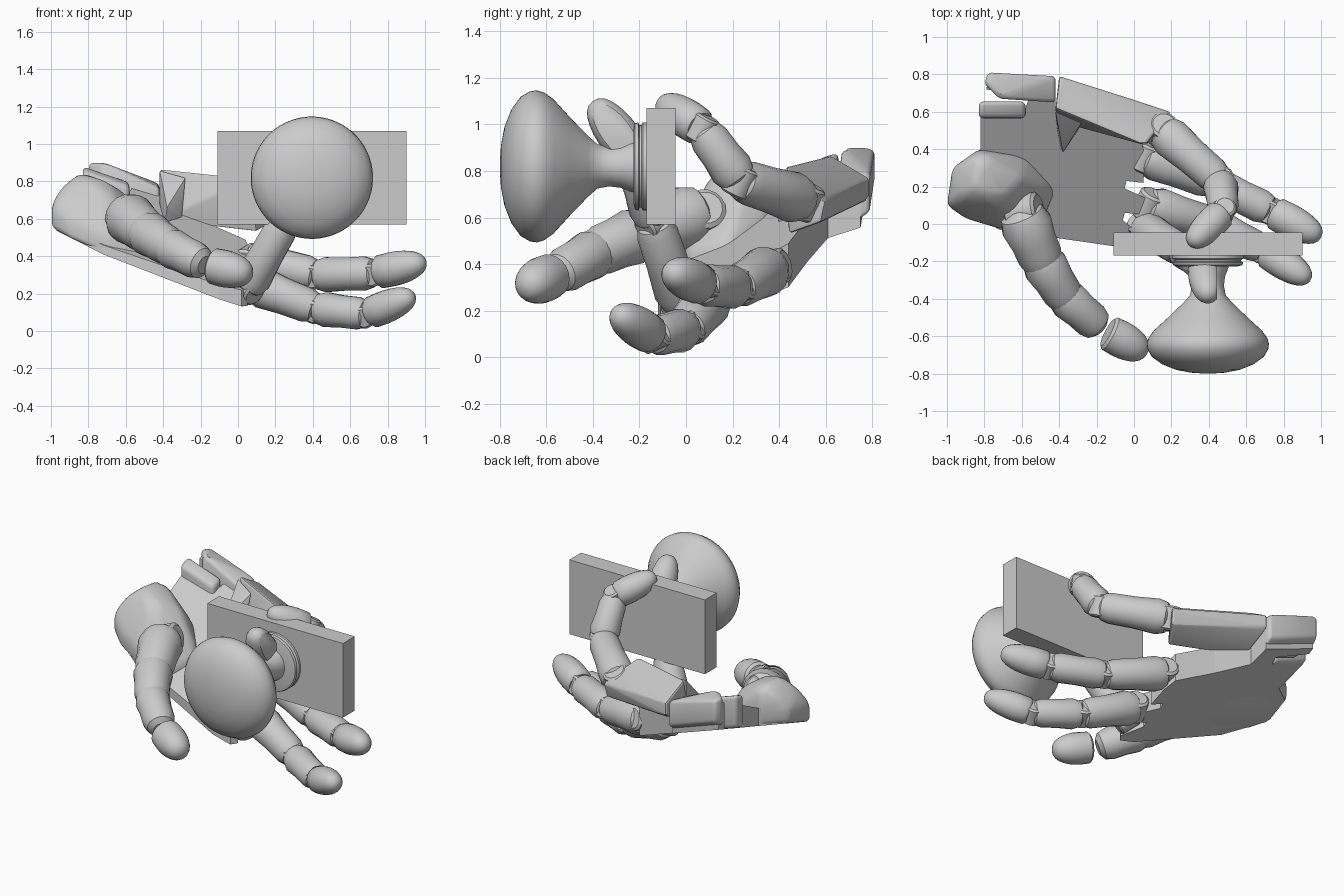
import bpy, bmesh, math
from mathutils import Vector

if "Cube" in bpy.data.objects:
    bpy.data.objects.remove(bpy.data.objects["Cube"], do_unlink=True)

gray = bpy.data.materials.new("light_gray")
gray.use_nodes = True
gray.diffuse_color = (0.6, 0.6, 0.6, 1)
gray.node_tree.nodes["Principled BSDF"].inputs["Base Color"].default_value = (0.6, 0.6, 0.6, 1)


def finish(name, bm, angle=35):
    bmesh.ops.recalc_face_normals(bm, faces=bm.faces)
    mesh = bpy.data.meshes.new(name)
    bm.to_mesh(mesh)
    bm.free()
    obj = bpy.data.objects.new(name, mesh)
    bpy.context.collection.objects.link(obj)
    mesh.materials.append(gray)
    if angle:
        bpy.ops.object.select_all(action='DESELECT')
        obj.select_set(True)
        bpy.context.view_layer.objects.active = obj
        bpy.ops.object.shade_smooth_by_angle(angle=math.radians(angle))
    return obj


def lathe(name, start, axis, profile, sides, angle=35, cut=None):
    """Revolve (distance, radius) pairs about an axis; cut slices one side flat."""
    bm = bmesh.new()
    axis = Vector(axis).normalized()
    side = axis.cross(Vector((0, 0, 1)))
    side = side.normalized() if side.length > 0.01 else Vector((1, 0, 0))
    up = side.cross(axis)
    rings = []
    for d, r in profile:
        center = Vector(start) + axis * d
        rings.append([bm.verts.new(center + r * (side * math.cos(t) + up * math.sin(t)))
                      for t in (2 * math.pi * (i + 0.5) / sides for i in range(sides))])
    for a, b in zip(rings, rings[1:]):
        for i in range(sides):
            j = (i + 1) % sides
            bm.faces.new((a[i], a[j], b[j], b[i]))
    bm.faces.new(rings[0])
    bm.faces.new(rings[-1])
    if cut:
        point, normal = cut
        res = bmesh.ops.bisect_plane(bm, geom=bm.verts[:] + bm.edges[:] + bm.faces[:],
                                     plane_co=point, plane_no=normal, clear_outer=True)
        edges = [e for e in res["geom_cut"] if isinstance(e, bmesh.types.BMEdge)]
        bmesh.ops.holes_fill(bm, edges=edges)
    return finish(name, bm, angle)


def phalanx(name, a, b, ra, rb):
    a, b = Vector(a), Vector(b)
    n = (b - a).length
    shape = [(-.45 * ra, .5 * ra), (-.2 * ra, .85 * ra), (.3 * ra, ra), (n * .5, (ra + rb) * .48),
             (n - .3 * rb, rb), (n + .2 * rb, .85 * rb), (n + .45 * rb, .5 * rb)]
    return lathe(name, a, b - a, shape, 16, 30)


def fingertip(name, a, b, r, cut=None):
    a, b = Vector(a), Vector(b)
    n = (b - a).length
    shape = [(0, .8 * r), (.06 * n, .97 * r), (.3 * n, r)]
    for i in range(1, 8):
        t = i * math.pi / 2 / 7.1
        shape.append((n * (.3 + .7 * math.sin(t)), r * math.cos(t) ** .8))
    if cut:
        cut = ((a + b) / 2 + Vector(cut).normalized() * r * .65, Vector(cut).normalized())
    return lathe(name, a, b - a, shape, 20, 40, cut)


def joint(name, p, r, axis):
    axis = Vector(axis).normalized()
    return lathe(name, Vector(p) - axis * r, axis,
                 [(0, .8 * r), (.15 * r, r), (1.85 * r, r), (2 * r, .8 * r)], 16)


def hull(name, points, width, angle=30, segments=2):
    bm = bmesh.new()
    for p in points:
        bm.verts.new(p)
    bmesh.ops.convex_hull(bm, input=bm.verts)
    bmesh.ops.dissolve_limit(bm, angle_limit=math.radians(4), verts=bm.verts, edges=bm.edges)
    bmesh.ops.bevel(bm, geom=bm.edges[:], offset=width, segments=segments, affect='EDGES',
                    profile=0.5, clamp_overlap=True)
    return finish(name, bm, angle)


def on_palm(x, y, h=0.0):
    """Point at height h over the tilted underside of the palm."""
    return Vector((x, y, .174 - .341 * x + .32 * y + h))


# Door plate
bm = bmesh.new()
bmesh.ops.create_cube(bm, size=1)
for v in bm.verts:
    v.co = Vector((.395 + v.co.x * 1.01, -.107 + v.co.y * .125, .82 + v.co.z * .5))
finish("backing_plate", bm, 0)

# Knob with stepped collar
lathe("knob_collar", (.395, -.16, .82), (0, -1, 0),
      [(0, .19), (.025, .19), (.032, .178), (.04, .178), (.045, .19), (.06, .185), (.066, .16)], 48)
lathe("knob", (.395, -.2, .82), (0, -1, 0),
      [(0, .115), (.04, .108), (.08, .092), (.13, .086), (.18, .095), (.22, .13), (.3, .213),
       (.37, .29), (.41, .318), (.44, .327), (.47, .323), (.51, .3), (.55, .245), (.58, .17),
       (.595, .09), (.6, .015)], 64, 50)

# Palm wedge with finger slots and wrist notches, thicker on the little finger side
outline = [(-.72, -.03), (-.1, -.12), (.02, -.11), (.05, -.07), (-.06, .02), (-.05, .06),
           (.05, .05), (.06, .14), (-.05, .19), (-.04, .23), (.05, .22), (.06, .36),
           (.04, .44), (-.2, .52), (-.42, .61), (-.42, .75), (-.78, .77), (-.79, .72),
           (-.56, .68), (-.58, .62), (-.82, .62), (-.82, .4), (-.95, .3), (-.97, .1)]
bm = bmesh.new()
face = bm.faces.new([bm.verts.new(on_palm(x, y)) for x, y in outline])
top = bmesh.ops.extrude_face_region(bm, geom=[face])["geom"]
for v in top:
    if isinstance(v, bmesh.types.BMVert):
        v.co.z = .28 - .27 * v.co.x + .5 * v.co.y
finish("palm", bm, 0)

# Thumb mound and wrist lobes
rim = [(-.97, .3), (-1, .1), (-.9, .03), (-.7, -.03), (-.5, 0), (-.42, .18), (-.58, .36), (-.83, .4)]
crown = [(-.94, .14, .23), (-.86, .2, .31), (-.72, .12, .35), (-.6, .25, .28), (-.82, .37, .27)]
hull("thumb_mound", [on_palm(x, y, h) for x, y in rim for h in (0, .12)]
     + [on_palm(*p) for p in crown], .03, 60, 3)
hull("wrist_lobe", [on_palm(x, y, h) for x, y, low, high in
                    ((-.8, .75, .03, .21), (-.78, .81, .05, .2), (-.72, .67, 0, .27),
                     (-.42, .79, .05, .22), (-.42, .65, 0, .24)) for h in (low, high)], .035, 60, 3)
hull("wrist_prong", [on_palm(x, y, h) for x in (-.83, -.58) for y in (.565, .655)
                     for h in (0, .22)], .025, 60, 3)

# Raised outer hand section carrying the little finger
hull("outer_palm", [(-.42, .62, .87), (.06, .42, .82), (-.4, .79, .77), (.2, .6, .68),
                    (-.4, .79, .68), (.19, .58, .58), (-.42, .55, .59), (.1, .44, .53)], .015, 20)
hull("outer_palm_spike", [(-.42, .6, .86), (-.28, .54, .82), (-.38, .38, .66), (-.3, .5, .6),
                          (-.42, .58, .6), (-.4, .42, .47)], .004, 20)

# Fingers: joint positions from root to tip, with radii and an optional flat pad
fingers = {
    "little": ([(.15, .5, .675), (.46, .23, .76), (.48, .07, .98), (.3, -.11, 1.1)],
               (.11, .095, .085), None),
    "ring": ([(.06, .36, .38), (.42, .22, .3), (.73, .07, .31), (1, -.07, .37)],
             (.11, .095, .092), None),
    "middle": ([(.08, .1, .25), (.42, .0, .12), (.69, -.14, .09), (.94, -.3, .19)],
               (.11, .095, .088), None),
    "index": ([(.05, -.02, .23), (.25, -.14, .58), (.37, -.22, .86), (.4, -.4, 1.1)],
              (.1, .09, .09), (1, 0, 0)),
}
for finger, (pts, radii, cut) in fingers.items():
    pts = [Vector(p) for p in pts]
    bend = (pts[1] - pts[0]).cross(pts[3] - pts[2])
    for i, part in enumerate(("lower", "middle")):
        a, b = pts[i], pts[i + 1]
        step = (b - a).normalized() * .03
        phalanx(f"{finger}_{part}_segment", a + step, b - step, radii[i], radii[i + 1])
    fingertip(f"{finger}_tip", pts[2] + (pts[3] - pts[2]) * .06, pts[3], radii[2], cut)
    for i, r in enumerate(radii):
        joint(f"{finger}_joint_{i + 1}", pts[i], r * .7, bend)

# Thumb
joint("thumb_joint", (-.59, .07, .61), .09, (1, .2, .4))
path = [(-.59, .03, .61), (-.49, -.2, .53), (-.37, -.39, .45), (-.21, -.53, .37)]
radii = [.14, .122, .108, .1]
for i, part in enumerate(("lower", "middle", "upper")):
    phalanx(f"thumb_{part}_segment", path[i], path[i + 1], radii[i], radii[i + 1])
fingertip("thumb_tip", (-.14, -.58, .35), (.07, -.69, .3), .1)
